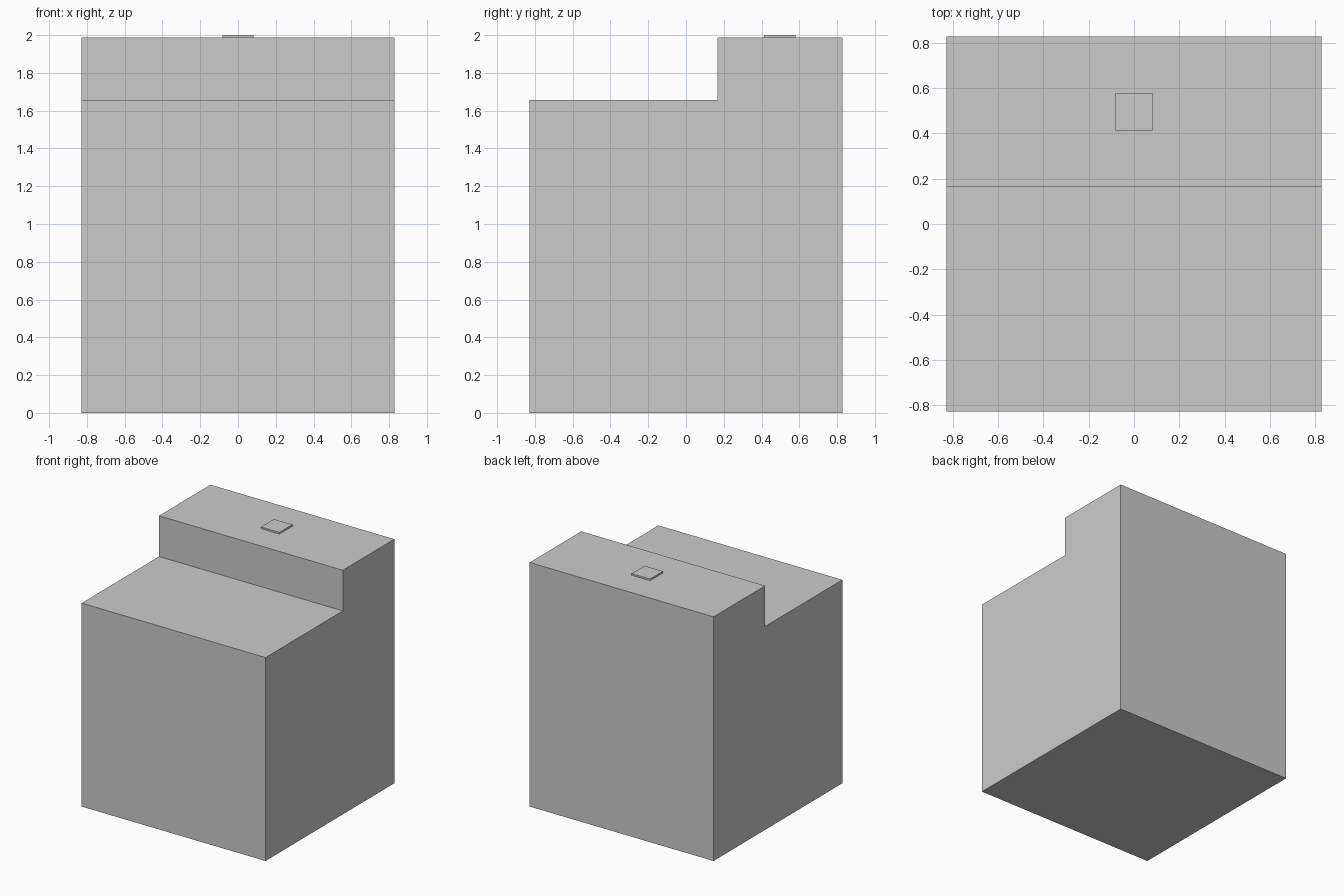
import bpy, bmesh

if "Cube" in bpy.data.objects:
    bpy.data.objects.remove(bpy.data.objects["Cube"])

U = 2 / (12 + 1 / 12)   # module: the body is 10 modules wide and deep


def extrude_x(name, profile, half_width):
    """Extrude a closed (y, z) profile symmetrically along x."""
    bm = bmesh.new()
    face = bm.faces.new([bm.verts.new((-half_width, y, z)) for y, z in profile])
    res = bmesh.ops.extrude_face_region(bm, geom=[face])
    verts = [g for g in res["geom"] if isinstance(g, bmesh.types.BMVert)]
    bmesh.ops.translate(bm, verts=verts, vec=(2 * half_width, 0, 0))
    bmesh.ops.recalc_face_normals(bm, faces=bm.faces)
    mesh = bpy.data.meshes.new(name)
    bm.to_mesh(mesh)
    bm.free()
    obj = bpy.data.objects.new(name, mesh)
    bpy.context.collection.objects.link(obj)
    return obj


# Cabinet with raised rear console
h = 5 * U
extrude_x("cabinet_body",
          [(-h, 0), (h, 0), (h, 12 * U), (U, 12 * U), (U, 10 * U), (-h, 10 * U)], h)

# Small square button on top of the console
b = U / 2
extrude_x("console_button",
          [(3 * U - b, 12 * U), (3 * U + b, 12 * U), (3 * U + b, 2), (3 * U - b, 2)], b)
